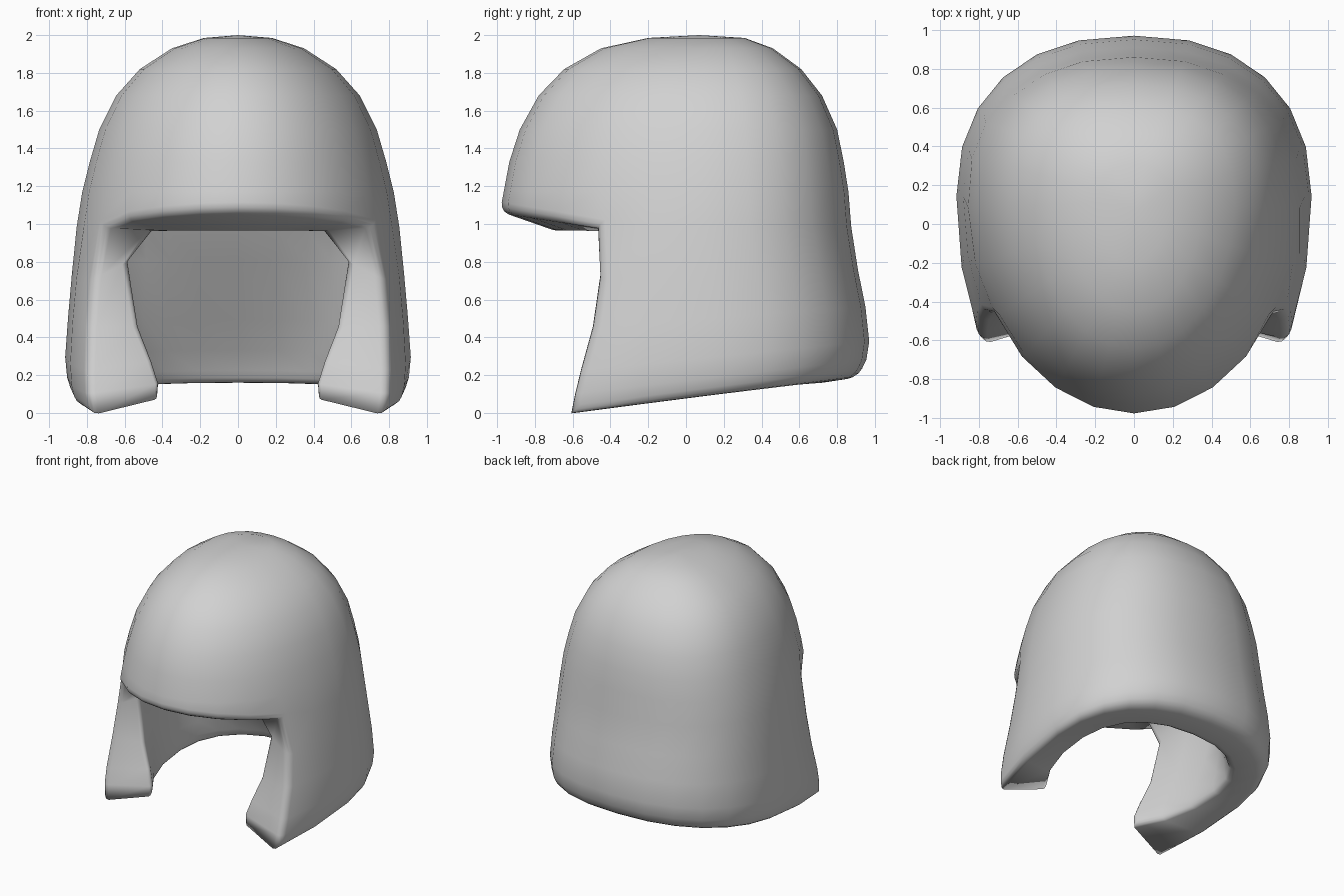
import bpy, bmesh, math

cube = bpy.data.objects.get("Cube")
if cube:
    bpy.data.objects.remove(cube)

FRONT, BACK = 4, 8            # columns per half: brim part, cheek-to-nape part
HALF = FRONT + BACK
BRIM = 5                      # row where the face opening ends
CY = 0.12

# rows: height, half width, front y, back y, cheek edge y
OUTER = [(-.01, .875, -1.5, .91, -.62), (.1, .905, -1.4, .955, -.595),
         (.22, .915, -1.3, .97, -.565), (.45, .9, -1.2, .95, -.5),
         (.7, .88, -1.1, .91, -.465), (.98, .855, -.985, .875, -.475),
         (1.17, .825, -.965, .86, 0), (1.33, .785, -.935, .835, 0),
         (1.5, .735, -.88, .8, 0), (1.68, .645, -.78, .72, 0),
         (1.82, .52, -.645, .61, 0), (1.93, .35, -.45, .46, 0),
         (1.985, .18, -.2, .31, 0)]
INNER = [(.07, .63, -.72, .68, -.51), (.15, .62, -.72, .65, -.51),
         (.27, .63, -.75, .59, -.49), (.45, .65, -.85, .48, -.46),
         (.8, .66, -1.0, .28, -.42), (.96, .62, -.68, .18, -.42),
         (1.0, .52, -.57, .16, 0), (1.04, .38, -.42, .15, 0),
         (1.07, .24, -.25, .14, 0), (1.08, .12, -.08, .13, 0)]


def cheek_angle(rows, i):
    _, _, f, _, y_end = rows[min(i, BRIM)]
    return math.asin((y_end - CY) / (CY - f))


def make_shell(bm, rows, top, slope, lift):
    """Lofted dome with a face opening; returns its grid of vertices."""
    grid = []
    for i, (z, w, f, b, _) in enumerate(rows):
        end, ring = cheek_angle(rows, i), []
        for j in range(2 * HALF):
            h = min(j, 2 * HALF - j)
            side = 1 if j <= HALF else -1
            if h < FRONT:
                t = -math.pi / 2 + (end + math.pi / 2) * h / FRONT
            else:
                t = end + (math.pi / 2 - end) * (h - FRONT) / BACK
            c, s = max(math.cos(t), 0), math.sin(t)
            if s > 0:
                x, y = w * c ** .86, CY + (b - CY) * s ** .86
            else:
                x, y = w * c, CY + (CY - f) * s
            height = z + slope * (y + .6) * max(0, 1 - z)
            if i == BRIM and h < FRONT:
                height += lift * (-.47 - y) / .5
            ring.append(bm.verts.new((side * x, y, height)))
        grid.append(ring)
    pole = bm.verts.new((0, .07, top))
    n = 2 * HALF
    for i in range(len(rows) - 1):
        for j in range(n):
            cell = j if j < HALF else n - 1 - j
            if i >= BRIM or cell >= FRONT:
                k = (j + 1) % n
                bm.faces.new((grid[i][j], grid[i][k], grid[i + 1][k], grid[i + 1][j]))
    for j in range(n):
        bm.faces.new((grid[-1][j], grid[-1][(j + 1) % n], pole))
    return grid


bm = bmesh.new()
weight = bm.edges.layers.float.new("bevel_weight_edge")
outer = make_shell(bm, OUTER, 2.0, .13, .085)
rim = [e for e in bm.edges if len(e.link_faces) == 1]
inner = make_shell(bm, INNER, 1.085, .07, 0)

# Rim joining the outer and inner shells, with its edges marked for rounding
twin = {a: b for ra, rb in zip(outer, inner) for a, b in zip(ra, rb)}
for e in rim:
    a, b = e.verts
    bm.faces.new((a, b, twin[b], twin[a]))
    e[weight] = 1.0
    bm.edges.get((twin[a], twin[b]))[weight] = .7
bmesh.ops.delete(bm, geom=[v for v in bm.verts if not v.link_faces], context='VERTS')
bmesh.ops.recalc_face_normals(bm, faces=bm.faces[:])

mesh = bpy.data.meshes.new("bowl_hair")
bm.to_mesh(mesh)
bm.free()
hair = bpy.data.objects.new("bowl_hair", mesh)
bpy.context.collection.objects.link(hair)

grey = bpy.data.materials.new("light_grey")
grey.use_nodes = True
grey.diffuse_color = (.64, .64, .64, 1)
grey.node_tree.nodes["Principled BSDF"].inputs["Base Color"].default_value = (.64, .64, .64, 1)
mesh.materials.append(grey)

bevel = hair.modifiers.new("soft_rim", 'BEVEL')
bevel.limit_method = 'WEIGHT'
bevel.width = .05
bevel.segments = 3

bpy.context.view_layer.objects.active = hair
hair.select_set(True)
bpy.ops.object.shade_smooth()
